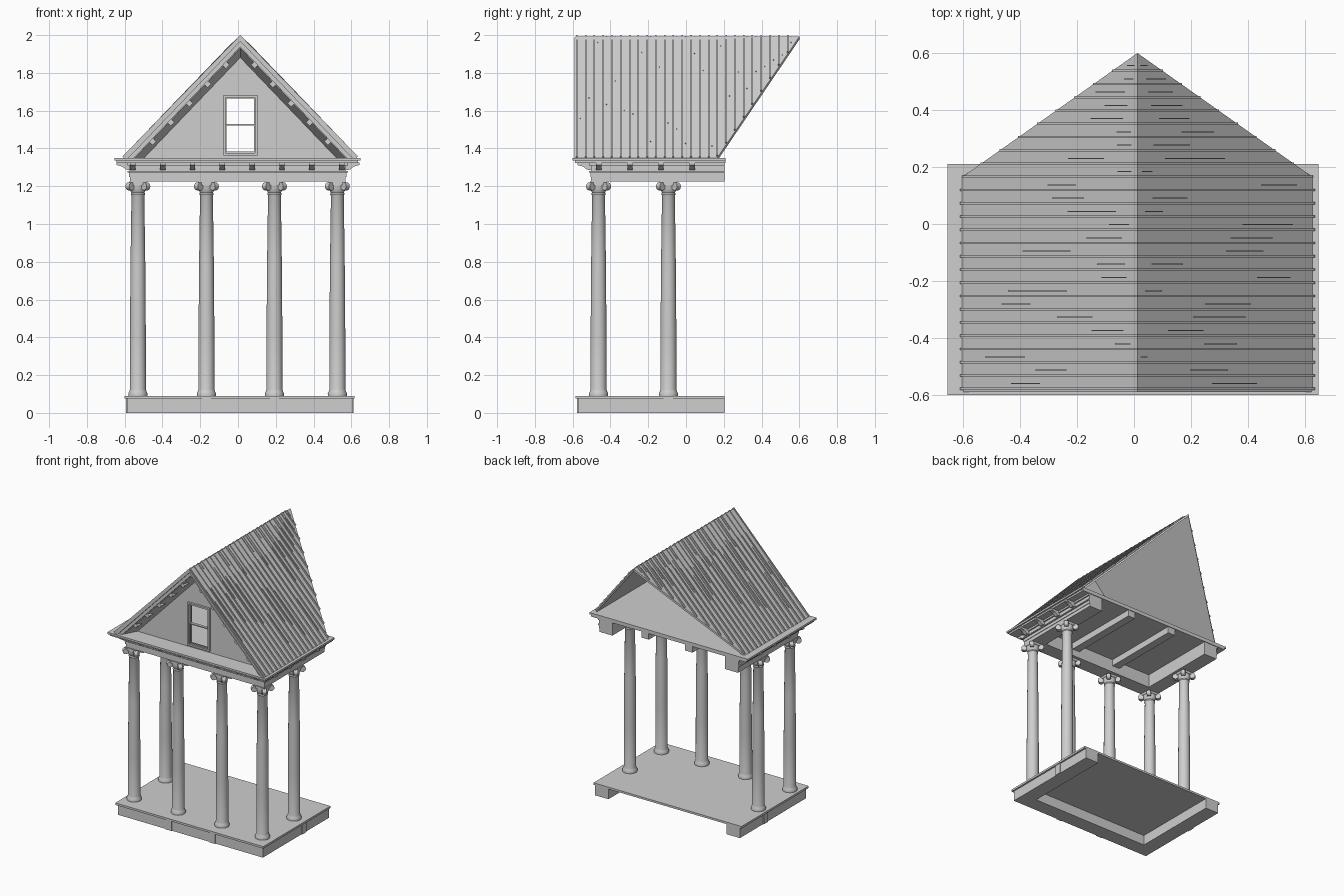
import bpy, bmesh, math, random
from mathutils import Matrix, Vector

random.seed(4)
if "Cube" in bpy.data.objects:
    bpy.data.objects.remove(bpy.data.objects["Cube"])

stone = bpy.data.materials.new("pale_stone")
stone.use_nodes = True
GREY = (0.62, 0.62, 0.62, 1)
stone.diffuse_color = GREY
stone.node_tree.nodes["Principled BSDF"].inputs["Base Color"].default_value = GREY

MID = 0.012                      # ridge line
EAVE, RIDGE, HALF = 1.35, 1.992, 0.615
SLOPE = (RIDGE - EAVE) / HALF
FRONT, BACK = -0.585, 0.205
SIDES = (-1, 1)


def finish(bm, name, smooth=False):
    bmesh.ops.recalc_face_normals(bm, faces=bm.faces)
    mesh = bpy.data.meshes.new(name)
    bm.to_mesh(mesh)
    bm.free()
    mesh.materials.append(stone)
    obj = bpy.data.objects.new(name, mesh)
    bpy.context.collection.objects.link(obj)
    if smooth:
        bpy.ops.object.select_all(action='DESELECT')
        obj.select_set(True)
        bpy.context.view_layer.objects.active = obj
        bpy.ops.object.shade_smooth_by_angle(angle=math.radians(35))
    return obj


def loft(bm, loop_a, loop_b):
    a = [bm.verts.new(p) for p in loop_a]
    b = [bm.verts.new(p) for p in loop_b]
    bm.faces.new(a)
    bm.faces.new(b[::-1])
    for i in range(len(a)):
        j = (i + 1) % len(a)
        bm.faces.new((a[i], b[i], b[j], a[j]))


def box(bm, x0, x1, y0, y1, z0, z1):
    ring = [(x0, y0), (x1, y0), (x1, y1), (x0, y1)]
    loft(bm, [(x, y, z0) for x, y in ring], [(x, y, z1) for x, y in ring])


def u_frame(bm, x0, x1, y0, width, z0, z1):
    """Three-sided beam, open at the back."""
    ring = [(x0, BACK), (x0, y0), (x1, y0), (x1, BACK), (x1 - width, BACK),
            (x1 - width, y0 + width), (x0 + width, y0 + width), (x0 + width, BACK)]
    loft(bm, [(x, y, z0) for x, y in ring], [(x, y, z1) for x, y in ring])


def rake_loop(side, d0, d1, y):
    """Sloping band below the roof line, between two vertical drops."""
    run = [(0, d0), ((RIDGE - d0 - EAVE) / SLOPE, d0), ((RIDGE - d1 - EAVE) / SLOPE, d1), (0, d1)]
    return [(MID + side * x, y, RIDGE - d - SLOPE * x) for x, d in run]


# Base: floor slab over a three-sided plinth with piers
columns = [(x, -0.463) for x in (-0.53, -0.167, 0.193, 0.526)] + [(x, -0.093) for x in (-0.53, 0.526)]
bm = bmesh.new()
box(bm, -0.6, 0.617, FRONT, BACK, 0.075, 0.09)
finish(bm, "floor_slab")
bm = bmesh.new()
u_frame(bm, -0.587, 0.605, -0.572, 0.11, 0, 0.075)
finish(bm, "plinth")
bm = bmesh.new()
for x in (-0.167, 0.193):
    box(bm, x - 0.024, x + 0.024, -0.578, -0.56, 0, 0.075)
for x in (-0.59, 0.608):
    box(bm, x - 0.003, x + 0.003, -0.118, -0.068, 0, 0.075)
finish(bm, "plinth_piers")

# Columns: turned shaft, slab and four diagonal scrolls
PROFILE = [(0.05, 0.09), (0.051, 0.103), (0.045, 0.115), (0.042, 0.125), (0.042, 0.42),
           (0.039, 0.8), (0.034, 1.15), (0.038, 1.158), (0.035, 1.168), (0.044, 1.185), (0.044, 1.21)]
SEGMENTS = 24
for n, (cx, cy) in enumerate(columns):
    bm = bmesh.new()
    rings = []
    for r, z in PROFILE:
        rings.append([bm.verts.new((cx + r * math.cos(k * math.tau / SEGMENTS),
                                    cy + r * math.sin(k * math.tau / SEGMENTS), z)) for k in range(SEGMENTS)])
    for low, high in zip(rings, rings[1:]):
        for k in range(SEGMENTS):
            j = (k + 1) % SEGMENTS
            bm.faces.new((low[k], low[j], high[j], high[k]))
    bm.faces.new(rings[-1])
    finish(bm, f"column_shaft_{n + 1}", True)

    bm = bmesh.new()
    box(bm, cx - 0.046, cx + 0.046, cy - 0.046, cy + 0.046, 1.207, 1.226)
    for k in range(4):
        turn = Matrix.Rotation(math.pi / 4 + k * math.pi / 2, 4, 'Z')
        place = Matrix.Translation((cx, cy, 1.199)) @ turn @ Matrix.Translation((0.058, 0, 0))
        bmesh.ops.create_cone(bm, cap_ends=True, segments=16, radius1=0.021, radius2=0.021, depth=0.028,
                              matrix=place @ Matrix.Rotation(math.pi / 2, 4, 'X'))
    finish(bm, f"column_capital_{n + 1}", True)

# Entablature: stepped beam open at the back, with two ceiling joists
bm = bmesh.new()
for grow, z0, z1 in ((0, 1.225, 1.25), (0.004, 1.25, 1.272), (0.012, 1.272, 1.28),
                     (0.002, 1.28, 1.31), (0.012, 1.31, 1.326)):
    u_frame(bm, -0.572 - grow, 0.57 + grow, -0.502 - grow, 0.108 + grow, z0, z1)
finish(bm, "entablature_beam")
bm = bmesh.new()
for x in (-0.167, 0.193):
    box(bm, x - 0.03, x + 0.03, -0.4, BACK, 1.275, 1.326)
finish(bm, "ceiling_joists")
bm = bmesh.new()
box(bm, -0.655, 0.648, -0.6, 0.21, 1.336, EAVE)
box(bm, -0.643, 0.636, -0.588, 0.21, 1.323, 1.336)
finish(bm, "cornice_slab")

# Brackets under the cornice, on the front and both sides
BRACKET = [(0, 1.325), (0.075, 1.325), (0.075, 1.312), (0.045, 1.304), (0.025, 1.288), (0, 1.285)]
W = 0.014
bm = bmesh.new()
for k in range(8):
    x = -0.557 + k * 0.158
    loft(bm, [(x - W, -0.5 - d, z) for d, z in BRACKET], [(x + W, -0.5 - d, z) for d, z in BRACKET])
for side in SIDES:
    for k in range(4):
        y = -0.462 + k * 0.165
        loft(bm, [(side * (0.567 + d), y - W, z) for d, z in BRACKET],
             [(side * (0.567 + d), y + W, z) for d, z in BRACKET])
finish(bm, "cornice_brackets")

# Gable wall with an open window
WIN_X, WIN_LOW, WIN_HIGH = 0.085, 1.368, 1.675
bm = bmesh.new()
for side in SIDES:
    half = [(0, EAVE), (HALF - 0.02, EAVE), (0, RIDGE - 0.02), (0, WIN_HIGH),
            (WIN_X, WIN_HIGH), (WIN_X, WIN_LOW), (0, WIN_LOW)]
    loft(bm, [(MID + side * x, -0.47, z) for x, z in half], [(MID + side * x, -0.45, z) for x, z in half])
finish(bm, "gable_wall")


def window_ring(bm, half_w, low, high, t, y0, y1):
    for side in SIDES:
        a, b = sorted((MID + side * half_w, MID + side * (half_w - t)))
        box(bm, a, b, y0, y1, low, high)
    for z in (low, high - t):
        box(bm, MID - half_w + t, MID + half_w - t, y0, y1, z, z + t)


bm = bmesh.new()
window_ring(bm, 0.09, 1.363, 1.682, 0.012, -0.485, -0.445)
finish(bm, "window_casing")
bm = bmesh.new()
window_ring(bm, 0.08, 1.375, 1.529, 0.008, -0.476, -0.466)
window_ring(bm, 0.08, 1.521, 1.672, 0.008, -0.466, -0.456)
finish(bm, "window_sashes")

# Roof: two thin slopes with a back edge that leans out to the ridge
EAVE_BACK, TIP = 0.165, 0.6
THICK = 0.016
bm = bmesh.new()
for side in SIDES:
    top = [(MID + side * HALF, FRONT, EAVE), (MID + side * HALF, EAVE_BACK, EAVE),
           (MID, TIP, RIDGE), (MID, FRONT, RIDGE)]
    loft(bm, top, [Vector(p) - Vector((0, 0, THICK)) for p in top])
finish(bm, "roof_slopes")


def seam(bm, side, y, t0, t1, width, height):
    """Raised strip running down the slope, from fraction t0 up to t1."""
    ends = [(MID + side * HALF * (1 - t), EAVE + (RIDGE - EAVE) * t) for t in (t0, t1)]
    (xa, za), (xb, zb) = ends
    section = [(xa, za - 0.002), (xb, zb - 0.002), (xb, zb + height), (xa + side * height, za + height)]
    loft(bm, [(x, y - width, z) for x, z in section], [(x, y + width, z) for x, z in section])


bm = bmesh.new()
for side in SIDES:
    for k in range(25):
        y = -0.578 + k * 0.0465
        start = max(0, (y - EAVE_BACK + 0.004) / (TIP - EAVE_BACK))
        seam(bm, side, y, start, 1, 0.004, 0.008)
        if start < 0.9:
            low = random.uniform(start + 0.08, 0.95)
            seam(bm, side, y + 0.018, low, min(1, low + random.uniform(0.2, 0.5)), 0.002, 0.004)
finish(bm, "roof_seams")

# Rake boards and sloping soffit along the gable
bm = bmesh.new()
for side in SIDES:
    loft(bm, rake_loop(side, 0.004, 0.025, -0.59), rake_loop(side, 0.004, 0.025, -0.45))
    loft(bm, rake_loop(side, 0.02, 0.055, -0.575), rake_loop(side, 0.02, 0.055, -0.45))
finish(bm, "rake_boards")
bm = bmesh.new()
for side in SIDES:
    loft(bm, rake_loop(side, 0.05, 0.06, -0.56), rake_loop(side, 0.05, 0.112, -0.468))
finish(bm, "rake_soffit")

# Small blocks under the rakes
bm = bmesh.new()
for side in SIDES:
    for k in range(5):
        x = 0.075 + k * 0.097
        place = Matrix.Translation((MID + side * x, -0.515, RIDGE - 0.073 - SLOPE * x))
        tilt = Matrix.Rotation(side * math.atan(SLOPE), 4, 'Y')
        bmesh.ops.create_cube(bm, size=1, matrix=place @ tilt @ Matrix.Diagonal((0.028, 0.09, 0.024, 1)))
finish(bm, "rake_blocks")
